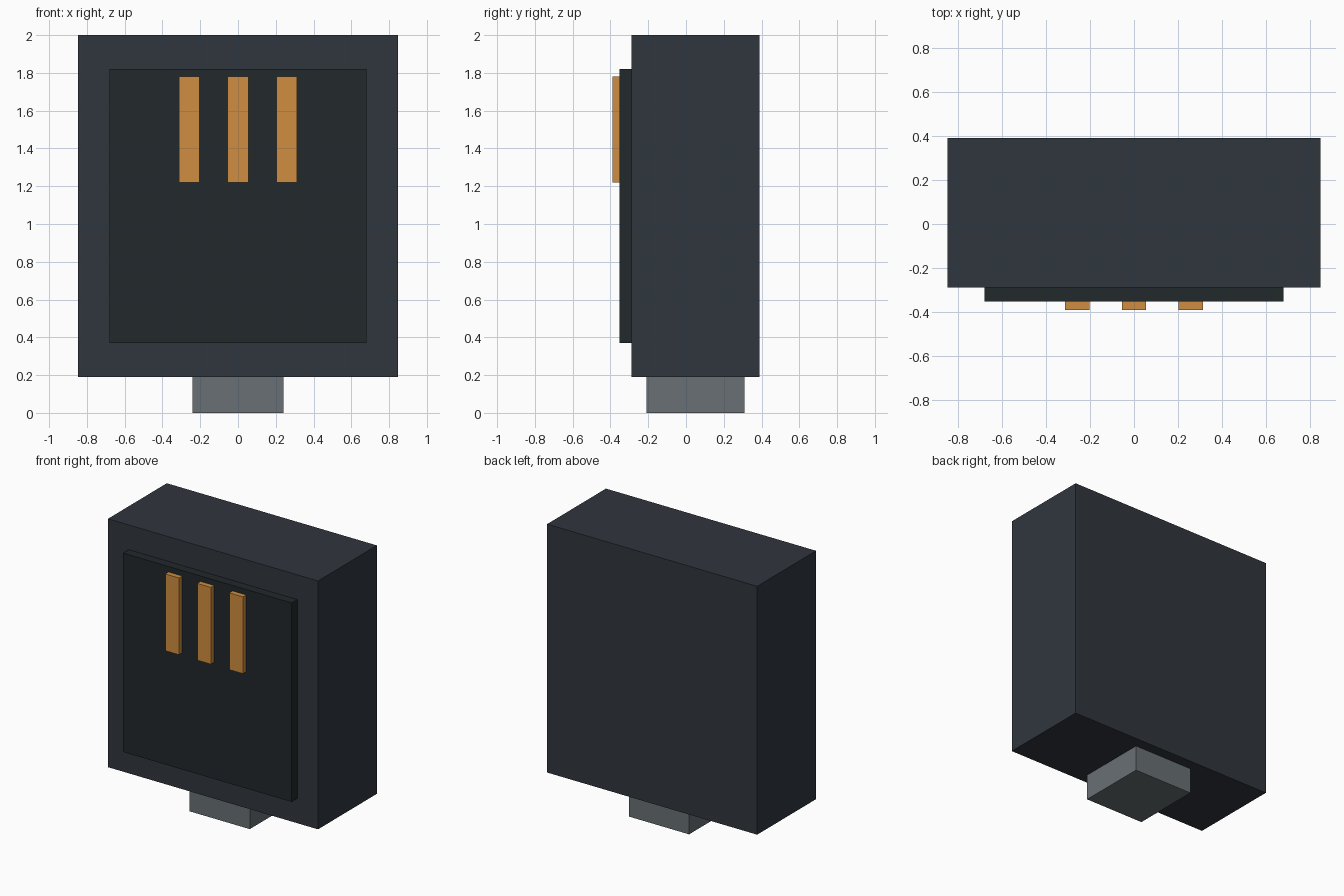
import bpy

if "Cube" in bpy.data.objects:
    bpy.data.objects.remove(bpy.data.objects["Cube"])


def material(name, rgb):
    mat = bpy.data.materials.new(name)
    mat.diffuse_color = (*rgb, 1.0)
    mat.use_nodes = True
    mat.node_tree.nodes["Principled BSDF"].inputs["Base Color"].default_value = mat.diffuse_color
    return mat


def box(name, x, y, z, mat):
    """Axis-aligned box from (min, max) ranges."""
    ranges = (x, y, z)
    bpy.ops.mesh.primitive_cube_add(size=1, location=[(a + b) / 2 for a, b in ranges])
    obj = bpy.context.object
    obj.name = name
    obj.scale = [b - a for a, b in ranges]
    bpy.ops.object.transform_apply(location=False, rotation=False, scale=True)
    obj.data.materials.append(mat)
    return obj


casing = material("dark_casing", (0.03, 0.037, 0.048))
panel = material("black_panel", (0.016, 0.021, 0.024))
metal = material("grey_metal", (0.14, 0.16, 0.175))
copper = material("copper", (0.62, 0.27, 0.05))

# Main block and raised front panel
box("body", (-0.847, 0.847), (-0.288, 0.39), (0.19, 2.0), casing)
box("front_panel", (-0.68, 0.68), (-0.353, -0.288), (0.37, 1.82), panel)

# Short foot under the body
box("foot", (-0.242, 0.242), (-0.21, 0.31), (0.0, 0.19), metal)

# Row of three contact strips
for i in range(3):
    cx = (i - 1) * 0.258
    box(f"contact_{i + 1}", (cx - 0.055, cx + 0.055), (-0.39, -0.353), (1.22, 1.78), copper)
